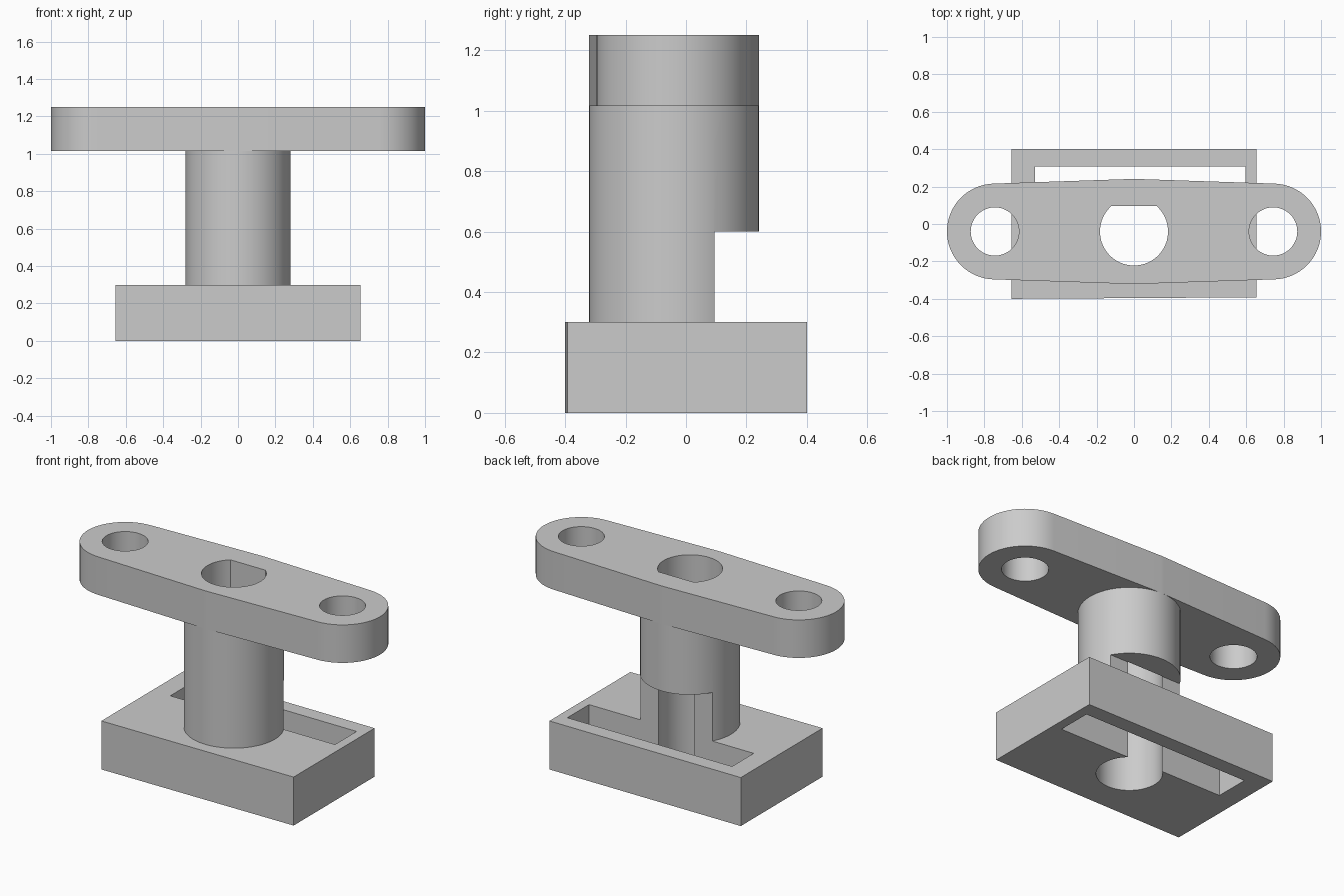
import bpy, bmesh, math

cube = bpy.data.objects.get("Cube")
if cube:
    bpy.data.objects.remove(cube, do_unlink=True)

AXIS_Y = -0.04       # shared centre line of the barrel and flange
BARREL_R = 0.281
END_R, END_X = 0.256, 0.744
BORE_R, BORE_FLAT = 0.182, 0.097
BASE_TOP, STEP_Z, FLANGE_Z, TOP_Z = 0.3, 0.6, 1.015, 1.25

grey = bpy.data.materials.new("plain grey")
grey.use_nodes = True
grey.diffuse_color = (0.6, 0.6, 0.6, 1)
grey.node_tree.nodes["Principled BSDF"].inputs["Base Color"].default_value = (0.6, 0.6, 0.6, 1)


def arc(x, r, start, end, steps):
    """Points on an arc about (x, AXIS_Y), angles in radians."""
    return [(x + r * math.cos(start + (end - start) * i / steps),
             AXIS_Y + r * math.sin(start + (end - start) * i / steps))
            for i in range(steps + 1)]


def circle(x, r, steps=64):
    return arc(x, r, 0, math.tau, steps)[:-1]


def rectangle(x0, x1, y0, y1):
    return [(x0, y0), (x1, y0), (x1, y1), (x0, y1)]


def prism(name, outline, z0, z1):
    """Extrude a counter-clockwise outline between two heights."""
    bm = bmesh.new()
    face = bm.faces.new([bm.verts.new((x, y, z0)) for x, y in outline])
    moved = bmesh.ops.extrude_face_region(bm, geom=[face])["geom"]
    bmesh.ops.translate(bm, vec=(0, 0, z1 - z0),
                        verts=[v for v in moved if isinstance(v, bmesh.types.BMVert)])
    bmesh.ops.recalc_face_normals(bm, faces=bm.faces)
    mesh = bpy.data.meshes.new(name)
    bm.to_mesh(mesh)
    bm.free()
    mesh.materials.append(grey)
    obj = bpy.data.objects.new(name, mesh)
    bpy.context.collection.objects.link(obj)
    return obj


def cut(part, *cutters):
    """Subtract each cutter from a part and keep the result."""
    bpy.ops.object.select_all(action="DESELECT")
    part.select_set(True)
    bpy.context.view_layer.objects.active = part
    for cutter in cutters:
        mod = part.modifiers.new("cut", "BOOLEAN")
        mod.operation, mod.solver, mod.object = "DIFFERENCE", "EXACT", cutter
        bpy.ops.object.modifier_apply(modifier=mod.name)
    bpy.ops.object.shade_smooth_by_angle(angle=math.radians(30))


# Base block, its front face slightly skewed
base = prism("base", [(-0.655, -0.4), (0.655, -0.392), (0.655, 0.4), (-0.655, 0.4)], 0, BASE_TOP)

# Round barrel
barrel = prism("barrel", circle(0, BARREL_R), BASE_TOP, FLANGE_Z)

# Flange: round ends joined by straight sides to the wider middle
tilt = math.acos((BARREL_R - END_R) / END_X)
flange_outline = (arc(END_X, END_R, -tilt, tilt, 32)
                  + arc(0, BARREL_R, tilt, math.pi - tilt, 4)
                  + arc(-END_X, END_R, math.pi - tilt, math.pi + tilt, 32)
                  + arc(0, BARREL_R, math.pi + tilt, math.tau - tilt, 4))
flange = prism("flange", flange_outline, FLANGE_Z, TOP_Z)

# D-shaped bore through everything
flat = math.asin((BORE_FLAT - AXIS_Y) / BORE_R)
bore = prism("bore_cutter", arc(0, BORE_R, math.pi - flat, math.tau + flat, 56), -0.1, 1.4)

# Slot through the base that also notches the lower barrel
slot = prism("slot_cutter", rectangle(-0.53, 0.597, BORE_FLAT - 0.002, 0.307), -0.1, STEP_Z)

# Bolt holes in the flange ends
bolts = [prism("bolt_cutter", circle(s * END_X, 0.129, 48), 0.9, 1.4) for s in (-1, 1)]

cut(base, bore, slot)
cut(barrel, bore, slot)
cut(flange, bore, *bolts)

for helper in (bore, slot, *bolts):
    bpy.data.objects.remove(helper, do_unlink=True)
